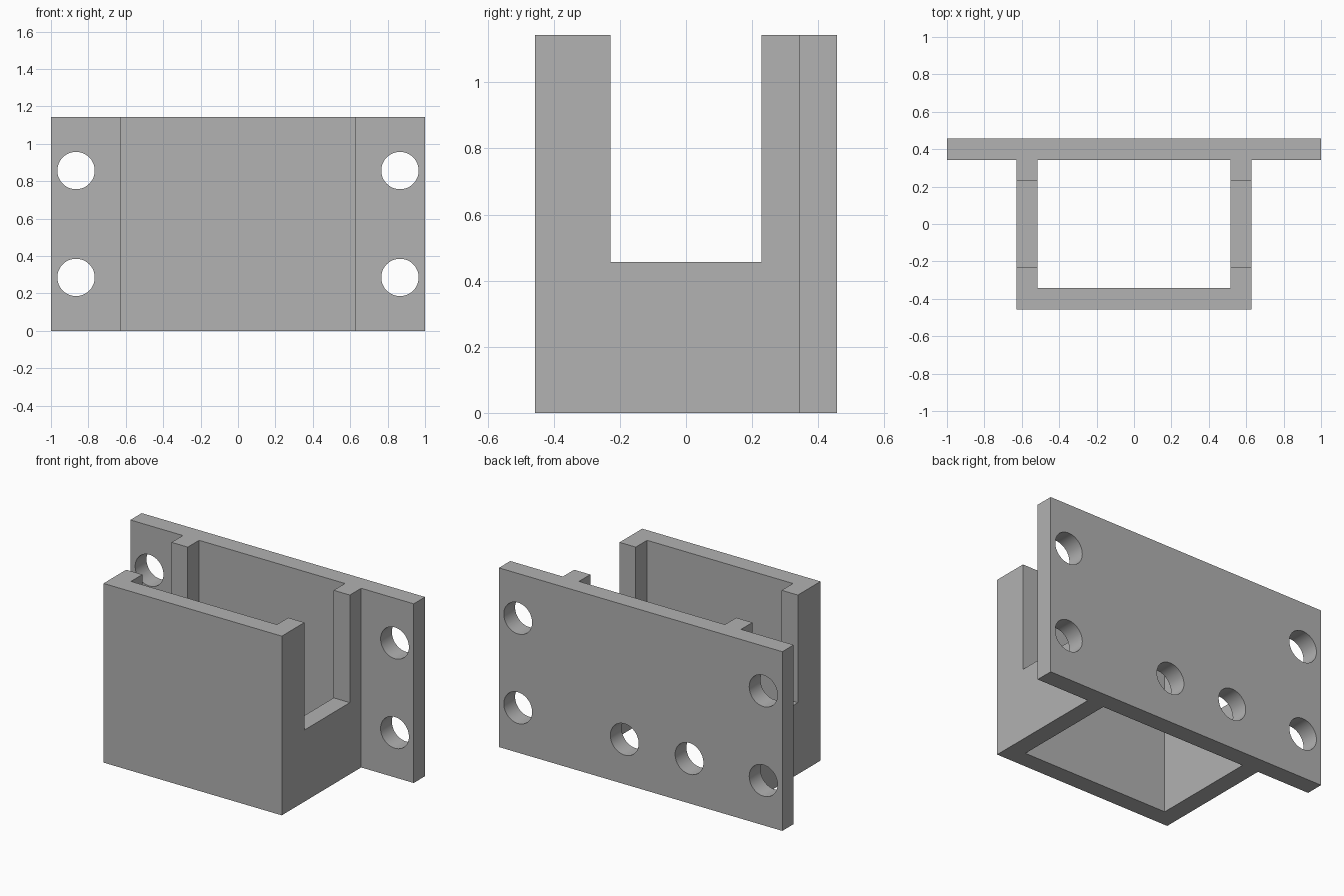
import bpy, bmesh
from math import radians
from mathutils import Matrix

default = bpy.data.objects.get("Cube")
if default:
    bpy.data.objects.remove(default, do_unlink=True)

HEIGHT, DEPTH, WALL = 1.143, 0.457, 0.114   # height, half depth, wall thickness
BOX = 0.629                                 # half width of the box
NOTCH_Y, NOTCH_Z = 0.229, 0.457
HOLE_R = 0.1

grey = bpy.data.materials.new("plain grey")
grey.use_nodes = True
colour = (0.445, 0.445, 0.445, 1)
grey.diffuse_color = colour
grey.node_tree.nodes["Principled BSDF"].inputs["Base Color"].default_value = colour


def add_object(name, bm):
    bmesh.ops.recalc_face_normals(bm, faces=bm.faces)
    mesh = bpy.data.meshes.new(name)
    bm.to_mesh(mesh)
    bm.free()
    mesh.materials.append(grey)
    obj = bpy.data.objects.new(name, mesh)
    bpy.context.collection.objects.link(obj)
    return obj


def extrude_profile(name, points, z0, z1):
    bm = bmesh.new()
    face = bm.faces.new([bm.verts.new((x, y, z0)) for x, y in points])
    top = bmesh.ops.extrude_face_region(bm, geom=[face])["geom"]
    verts = [g for g in top if isinstance(g, bmesh.types.BMVert)]
    bmesh.ops.translate(bm, verts=verts, vec=(0, 0, z1 - z0))
    return add_object(name, bm)


def block(name, half_x, half_y, z0, z1):
    return extrude_profile(name, [(-half_x, -half_y), (half_x, -half_y),
                                  (half_x, half_y), (-half_x, half_y)], z0, z1)


def hole_cutter(x, z):
    # Cylinder along y that passes through the back plate only
    bm = bmesh.new()
    place = Matrix.Translation((x, DEPTH - WALL / 2, z)) @ Matrix.Rotation(radians(90), 4, "X")
    bmesh.ops.create_cone(bm, cap_ends=True, segments=48, radius1=HOLE_R,
                          radius2=HOLE_R, depth=WALL * 2, matrix=place)
    return add_object("hole_cutter", bm)


def cut(target, cutter):
    cutter.hide_render = True
    mod = target.modifiers.new("cut", "BOOLEAN")
    mod.operation, mod.solver, mod.object = "DIFFERENCE", "EXACT", cutter
    bpy.ops.object.select_all(action="DESELECT")
    target.select_set(True)
    bpy.context.view_layer.objects.active = target
    bpy.ops.object.modifier_apply(modifier=mod.name)
    bpy.data.objects.remove(cutter, do_unlink=True)


# Box with a wide back plate, as one T-shaped outline
plate_front = DEPTH - WALL
right_half = [(BOX, -DEPTH), (BOX, plate_front), (1, plate_front), (1, DEPTH)]
outline = right_half + [(-x, y) for x, y in reversed(right_half)]
bracket = extrude_profile("mounting_bracket", outline, 0, HEIGHT)

# Open cavity, then the deep notch through both side walls
cut(bracket, block("cavity_cutter", BOX - WALL, DEPTH - WALL, -0.2, HEIGHT + 0.2))
cut(bracket, block("notch_cutter", BOX + 0.2, NOTCH_Y, NOTCH_Z, HEIGHT + 0.2))

# Four flange holes and two offset holes into the cavity
low, high = HEIGHT / 4, HEIGHT * 3 / 4
for x, z in [(-0.866, low), (-0.866, high), (0.866, low), (0.866, high),
             (0.114, low), (-0.343, low)]:
    cut(bracket, hole_cutter(x, z))

# Smooth hole walls, crisp edges elsewhere
bpy.ops.object.shade_smooth_by_angle(angle=radians(30))
